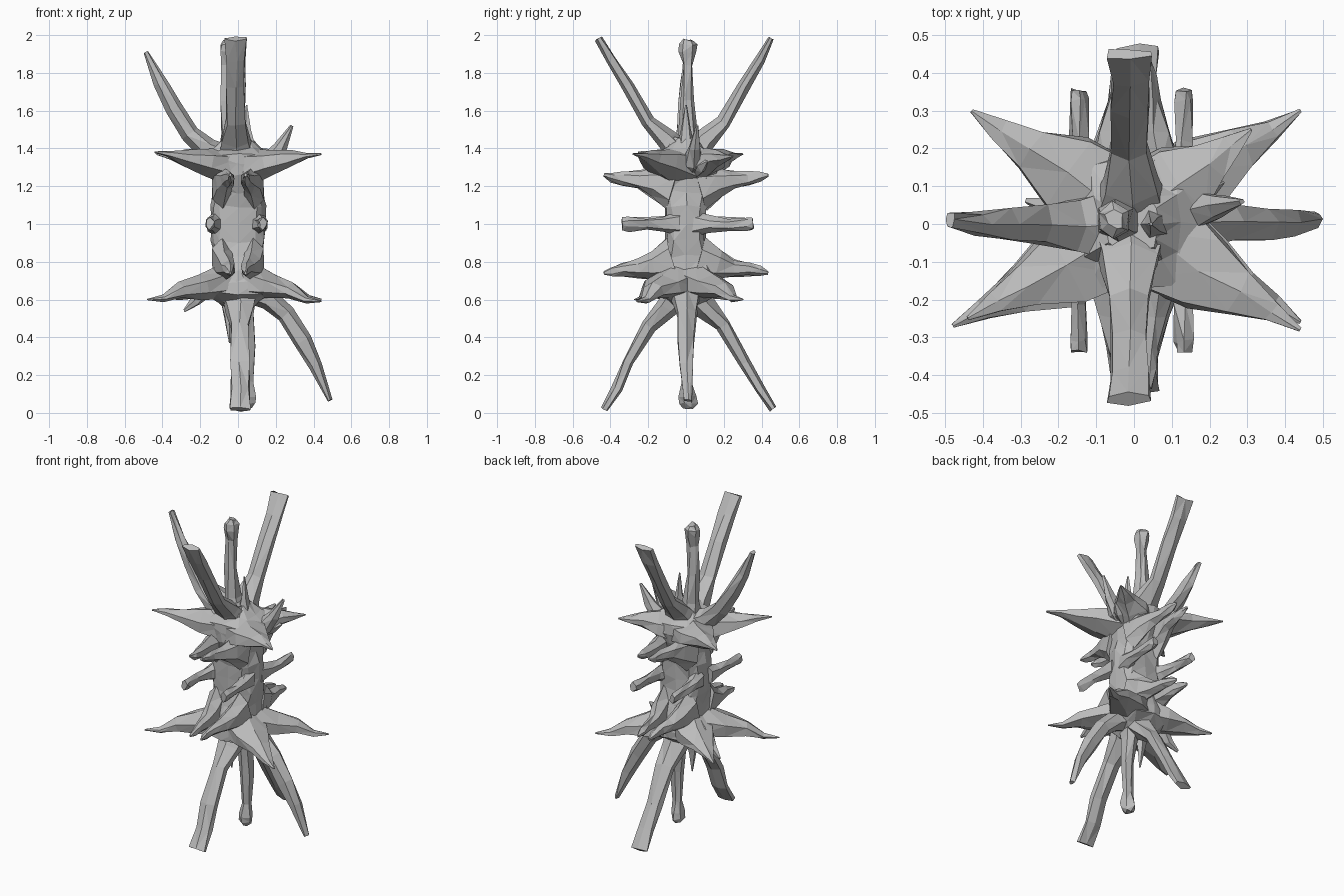
import bpy, bmesh, math, random
from mathutils import Vector

random.seed(4)
grey = bpy.data.materials.new("stone grey")
grey.diffuse_color = (0.5, 0.5, 0.5, 1)


def finish(name, bm):
    bmesh.ops.triangulate(bm, faces=[f for f in bm.faces if len(f.verts) == 4])
    bmesh.ops.recalc_face_normals(bm, faces=bm.faces)
    me = bpy.data.meshes.new(name)
    bm.to_mesh(me)
    bm.free()
    me.materials.append(grey)
    bpy.context.collection.objects.link(bpy.data.objects.new(name, me))


def loft(name, rings):
    bm = bmesh.new()
    rows = [[bm.verts.new(p) for p in ring] for ring in rings]
    n = len(rows[0])
    for a, b in zip(rows, rows[1:]):
        for i in range(n):
            bm.faces.new((a[i], a[(i + 1) % n], b[(i + 1) % n], b[i]))
    bm.faces.new(rows[0])
    bm.faces.new(rows[-1])
    finish(name, bm)


def spike(name, s, side, stations, n=6, jit=0.007):
    """Stations are (x, y, z, half width, half thickness); s=-1 turns it into the lower half."""
    side = Vector(side).normalized()
    pts = [Vector(q[:3]) for q in stations]
    rings = []
    for i, q in enumerate(stations):
        d = (pts[min(i + 1, len(pts) - 1)] - pts[max(i - 1, 0)]).normalized()
        up = d.cross(side).normalized()
        ring = []
        for k in range(n):
            a = 2 * math.pi * (k + 0.5) / n
            j = min(jit, q[4] * 0.3)
            p = pts[i] + side * q[3] * math.cos(a) * 1.1 + up * q[4] * math.sin(a) * 1.1
            p += Vector([random.uniform(-j, j) for _ in range(3)])
            ring.append((s * p.x, p.y, 1 + s * (p.z - 1)))
        rings.append(ring)
    loft(name, rings)


def boxy(v):
    return math.copysign(abs(v) ** 0.6, v)


# Waisted boxy body: z offset from the middle, x radius, y radius
half = [(0.0, .145, .105), (.09, .145, .11), (.17, .125, .13), (.25, .135, .165),
        (.31, .17, .18), (.365, .18, .175), (.405, .12, .11), (.45, .07, .07)]
profile = [(-z, a, b) for z, a, b in reversed(half[1:])] + half
body = []
for z, a, b in profile:
    body.append([(a * boxy(math.cos(t)) + random.uniform(-.008, .008),
                  b * boxy(math.sin(t)) + random.uniform(-.008, .008),
                  1 + z + random.uniform(-.012, .012))
                 for t in [2 * math.pi * k / 12 for k in range(12)]])
loft("body", body)

# Corner spike tips of each half, in the frame of the upper half
tips = {1: [(.44, -.28, 1.37), (.31, .25, 1.36), (-.43, .30, 1.37), (-.44, -.25, 1.38)],
        -1: [(.48, -.27, 1.40), (-.44, .30, 1.40), (-.44, -.26, 1.41), (.38, .26, 1.39)]}
# How far each blade reaches, by half and direction
reach = {(1, -1): .465, (1, 1): .45, (-1, -1): .43, (-1, 1): .46}

for s, half_name in ((1, "upper"), (-1, "lower")):
    for y in (-1, 1):
        # long flat blades leaning forward and back
        r = reach[s, y]
        spike(half_name + "_blade", s, (1, 0, 0),
              [(-.01, .03 * y, 1.36, .10, .07), (-.01, .10 * y, 1.445, .075, .055),
               (-.01, .2 * y, 1.54, .052, .036), (-.01, .31 * y, 1.735, .048, .03),
               (-.01, (r - .065) * y, 1.87, .05, .026), (-.012, r * y, 1.98, .058, .017)])
        for x in (-1, 1):
            # twin finned spikes to front and back
            spike(half_name + "_front_back_spike", s, (1, 0, 0),
                  [(.085 * x, .07 * y, 1.19, .05, .11), (.07 * x, .17 * y, 1.22, .045, .07),
                   (.055 * x, .25 * y, 1.235, .035, .045), (.045 * x, .33 * y, 1.24, .024, .032),
                   (.04 * x, .39 * y, 1.25, .018, .022), (.04 * x, .435 * y, 1.26, .006, .008)])
            # small thorns on the flanks
            spike(half_name + "_thorn", s, (-y, x, 0),
                  [(.1 * x, .06 * y, 1.30, .06, .06), (.18 * x, .09 * y, 1.31, .035, .035),
                   (.235 * x, .11 * y, 1.33, .006, .006)], 5)

    # four wide corner spikes
    for x, y, z in tips[s]:
        spike(half_name + "_corner_spike", s, (-y, x, 0),
              [(x * .12, y * .12, 1.30, .14, .09), (x * .42, y * .46, 1.332, .105, .06),
               (x * .64, y * .66, 1.35, .062, .038), (x * .83, y * .83, z - .008, .028, .017),
               (x, y, z, .005, .004)])

    # long sideways horn
    end = 1.91 if s > 0 else 1.935
    spike(half_name + "_long_horn", s, (0, 1, 0),
          [(-.04, 0, 1.34, .10, .07), (-.16, 0, 1.40, .07, .055), (-.25, 0, 1.48, .05, .045),
           (-.34, .0, 1.62, .04, .042), (-.41, .0, 1.75, .032, .034), (-.485, .01, end, .02, .013)])
    # short sideways horn
    top = 1.52 if s > 0 else 1.46
    spike(half_name + "_short_horn", s, (0, 1, 0),
          [(.08, .02, 1.29, .06, .06), (.17, .035, 1.33, .045, .045),
           (.225, .045, 1.41, .03, .028), (.285, .06, top, .008, .008)])
    # upright stalk with a knob, and the thorn beside it
    spike(half_name + "_stalk", s, (1, 0, 0),
          [(-.03, .01, 1.38, .07, .07), (-.045, .01, 1.48, .043, .045), (-.055, .01, 1.65, .033, .032),
           (-.055, .01, 1.84, .03, .025), (-.055, .01, 1.91, .036, .044),
           (-.053, .01, 1.95, .036, .044), (-.05, .01, 1.975, .022, .025)])
    spike(half_name + "_stalk_thorn", s, (1, 0, 0),
          [(.05, 0, 1.38, .05, .05), (.05, 0, 1.5, .022, .022), (.045, 0, 1.63, .004, .004)], 5)

# blunt fingers at the waist
for x in (-.145, .13):
    for y in (-.335, .355):
        spike("waist_finger", 1, (1, 0, 0),
              [(x * .75, y * .1, 1.0, .05, .06), (x * .92, y * .35, 1.0, .032, .038),
               (x, y * .62, 1.0, .022, .029), (x * 1.02, y * .92, 1.0, .023, .034),
               (x * 1.02, y, 1.0, .018, .027)])
